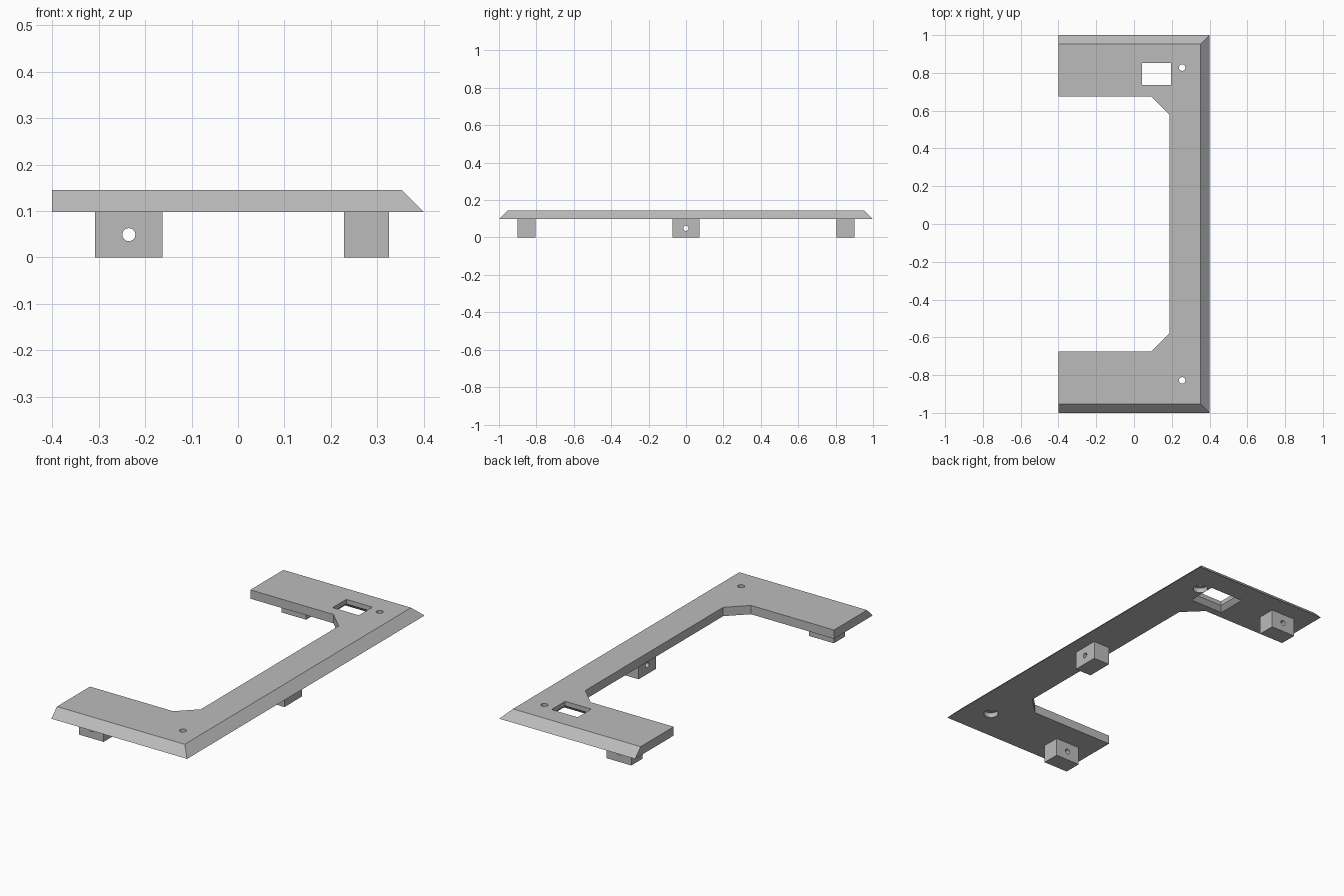
import bpy, bmesh
from mathutils import Matrix

if "Cube" in bpy.data.objects:
    bpy.data.objects.remove(bpy.data.objects["Cube"])

LOW, TOP = 0.098, 0.145          # underside and top of the plate
BEVEL = TOP - LOW

grey = bpy.data.materials.new("plain grey")
grey.use_nodes = True
grey.diffuse_color = (0.5, 0.5, 0.5, 1)
grey.node_tree.nodes["Principled BSDF"].inputs["Base Color"].default_value = (0.5, 0.5, 0.5, 1)


def finish(name, bm):
    bmesh.ops.recalc_face_normals(bm, faces=bm.faces)
    mesh = bpy.data.meshes.new(name)
    bm.to_mesh(mesh)
    bm.free()
    mesh.materials.append(grey)
    ob = bpy.data.objects.new(name, mesh)
    bpy.context.collection.objects.link(ob)
    return ob


def loft(name, lower, upper, z0, z1):
    """Solid between two outlines with the same number of points."""
    bm = bmesh.new()
    a = [bm.verts.new((x, y, z0)) for x, y in lower]
    b = [bm.verts.new((x, y, z1)) for x, y in upper]
    bm.faces.new(a)
    bm.faces.new(b)
    for i in range(len(a)):
        j = (i + 1) % len(a)
        bm.faces.new((a[i], a[j], b[j], b[i]))
    return finish(name, bm)


def rect(x0, x1, y0, y1, grow=0):
    return [(x0 - grow, y0 - grow), (x1 + grow, y0 - grow),
            (x1 + grow, y1 + grow), (x0 - grow, y1 + grow)]


def cylinder(name, center, radius, depth, axis="Z"):
    turn = Matrix() if axis == "Z" else Matrix.Rotation(1.570796, 4, "Y" if axis == "X" else "X")
    bm = bmesh.new()
    bmesh.ops.create_cone(bm, cap_ends=True, segments=32, radius1=radius, radius2=radius,
                          depth=depth, matrix=Matrix.Translation(center) @ turn)
    return finish(name, bm)


def cut(ob, cutter):
    cutter.hide_render = True
    mod = ob.modifiers.new("cut", "BOOLEAN")
    mod.operation, mod.solver, mod.object = "DIFFERENCE", "EXACT", cutter
    bpy.context.view_layer.objects.active = ob
    bpy.ops.object.modifier_apply(modifier=mod.name)
    bpy.data.objects.remove(cutter)


# C-shaped plate, sloped along its three outer edges
def outline(inset):
    half = [(0.4 - inset, 1 - inset), (-0.4, 1 - inset), (-0.4, 0.675), (0.09, 0.675), (0.187, 0.58)]
    return half + [(x, -y) for x, y in reversed(half)]


plate = loft("plate", outline(0), outline(BEVEL), LOW, TOP)

# Screw holes with wider recesses underneath
for side in (-1, 1):
    cut(plate, cylinder("screw_hole", (0.255, side * 0.828, TOP), 0.017, 0.2))
    cut(plate, cylinder("screw_recess", (0.255, side * 0.828, LOW), 0.036, 0.052))

# Window, flared towards the underside
window = (0.042, 0.196, 0.737, 0.852)
cut(plate, loft("window", rect(*window), rect(*window), 0, 0.3))
cut(plate, loft("window_flare", rect(*window, 0.046), rect(*window), LOW - 0.023, LOW + 0.023))


# Drilled mounting blocks under the plate
def block(name, bounds, axis):
    ob = loft(name, rect(*bounds), rect(*bounds), 0, LOW)
    x0, x1, y0, y1 = bounds
    cut(ob, cylinder("pin_hole", ((x0 + x1) / 2, (y0 + y1) / 2, LOW / 2), 0.014, 0.3, axis))


block("front_block", (-0.308, -0.162, -0.9, -0.805), "Y")
block("back_block", (-0.308, -0.162, 0.805, 0.9), "Y")
block("side_block", (0.228, 0.325, -0.073, 0.073), "X")
